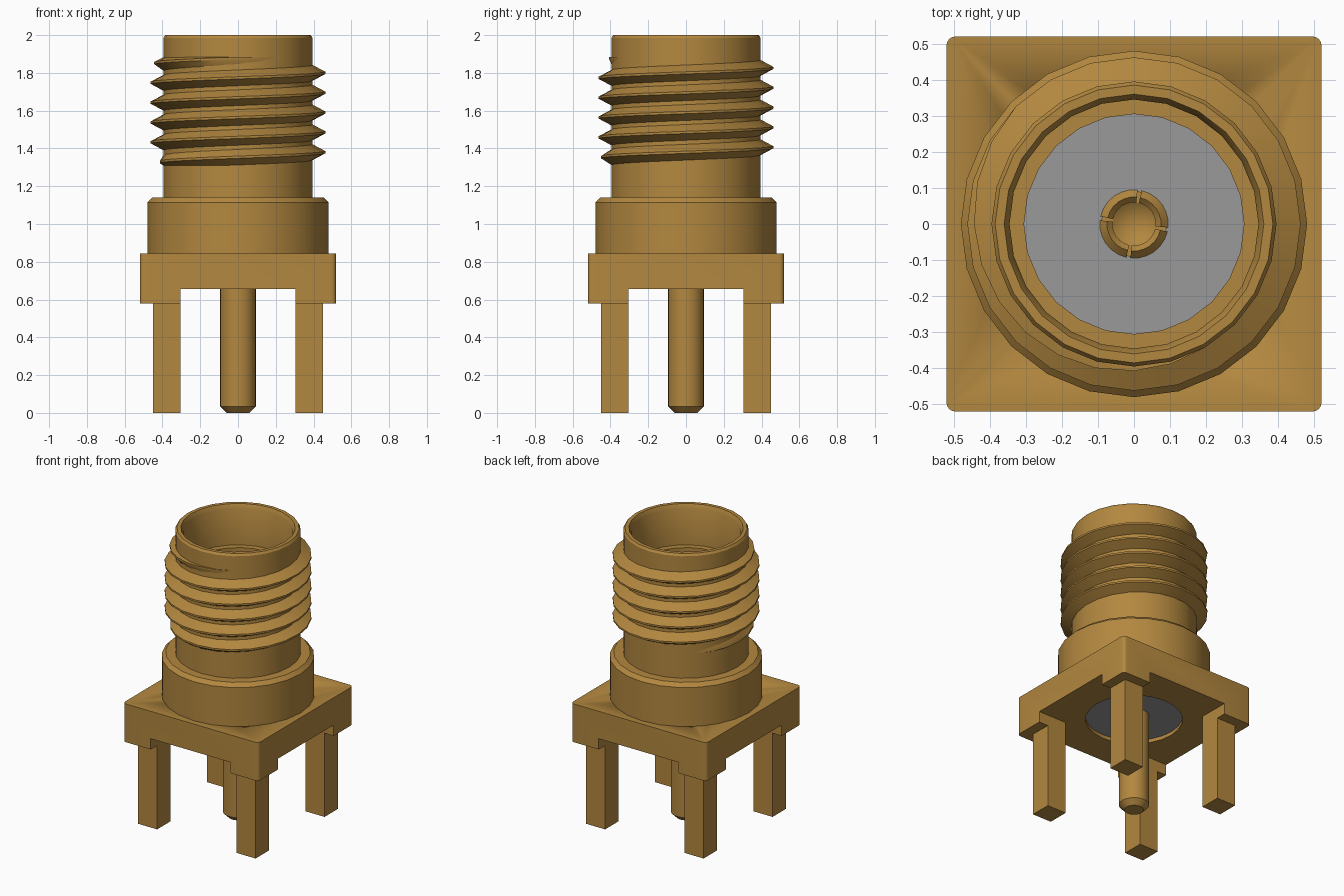
import bpy
import bmesh
from math import cos, sin, pi, radians

SEG = 24
TURN = 2 * pi

if "Cube" in bpy.data.objects:
    bpy.data.objects.remove(bpy.data.objects["Cube"], do_unlink=True)


def material(name, rgb):
    m = bpy.data.materials.new(name)
    m.use_nodes = True
    colour = (*rgb, 1)
    m.diffuse_color = colour
    m.node_tree.nodes["Principled BSDF"].inputs["Base Color"].default_value = colour
    return m


BRASS = material("brass gold", (0.45, 0.245, 0.05))
GREY = material("insulator grey", (0.32, 0.32, 0.32))


def finish(name, bm, mat, smooth=True):
    bmesh.ops.recalc_face_normals(bm, faces=bm.faces)
    mesh = bpy.data.meshes.new(name)
    bm.to_mesh(mesh)
    bm.free()
    mesh.materials.append(mat)
    ob = bpy.data.objects.new(name, mesh)
    bpy.context.collection.objects.link(ob)
    bpy.ops.object.select_all(action="DESELECT")
    ob.select_set(True)
    bpy.context.view_layer.objects.active = ob
    if smooth:
        bpy.ops.object.shade_smooth_by_angle(angle=radians(30))
    return ob


def skin(bm, rings, closed):
    """Join equal closed cross-sections into a solid; cap the ends if open."""
    n = len(rings[0])
    for i in range(len(rings) if closed else len(rings) - 1):
        a, b = rings[i], rings[(i + 1) % len(rings)]
        for j in range(n):
            k = (j + 1) % n
            bm.faces.new((a[j], a[k], b[k], b[j]))
    if not closed:
        bm.faces.new(rings[0])
        bm.faces.new(rings[-1])


def lathe(name, profile, mat, start=0, sweep=TURN, steps=SEG):
    """Turn a closed (radius, z) section about the z axis."""
    bm = bmesh.new()
    full = sweep == TURN
    rings = []
    for i in range(steps if full else steps + 1):
        a = start + sweep * i / steps
        rings.append([bm.verts.new((r * cos(a), r * sin(a), z)) for r, z in profile])
    skin(bm, rings, full)
    bmesh.ops.remove_doubles(bm, verts=bm.verts, dist=1e-5)
    return finish(name, bm, mat)


def box(name, lo, hi, mat, round_corners=0):
    bm = bmesh.new()
    bmesh.ops.create_cube(bm, size=1)
    for v in bm.verts:
        v.co = [lo[i] if v.co[i] < 0 else hi[i] for i in range(3)]
    if round_corners:
        upright = [e for e in bm.edges
                   if abs(e.verts[0].co.z - e.verts[1].co.z) > 0.01]
        bmesh.ops.bevel(bm, geom=upright, offset=round_corners, segments=4,
                        profile=0.5, affect="EDGES")
    return finish(name, bm, mat, bool(round_corners))


def cut(target, cutter):
    mod = target.modifiers.new("cut", "BOOLEAN")
    mod.operation = "DIFFERENCE"
    mod.solver = "EXACT"
    mod.object = cutter
    bpy.ops.object.select_all(action="DESELECT")
    target.select_set(True)
    bpy.context.view_layer.objects.active = target
    bpy.ops.object.modifier_apply(modifier=mod.name)
    bpy.data.objects.remove(cutter, do_unlink=True)


# Square flange with a cross-shaped recess underneath, leaving four corner pads
HALF, PAD, BASE, RECESS, TOP = 0.52, 0.305, 0.58, 0.655, 0.845
flange = box("flange", (-HALF, -HALF, BASE), (HALF, HALF, TOP), BRASS, 0.025)
cut(flange, box("recess_x", (-1, -PAD, 0.4), (1, PAD, RECESS), BRASS))
cut(flange, box("recess_y", (-PAD, -1, 0.4), (PAD, 1, RECESS), BRASS))
cut(flange, lathe("bore", [(0, 0.4), (0.305, 0.4), (0.305, 1), (0, 1)], BRASS))

# Solder legs
for side, sx in (("right", -1), ("left", 1)):
    for end, sy in (("front", -1), ("back", 1)):
        xs = sorted((sx * PAD, sx * 0.45))
        ys = sorted((sy * PAD, sy * 0.45))
        box(f"leg_{end}_{side}", (xs[0], ys[0], 0), (xs[1], ys[1], BASE), BRASS)

# Collar and hollow barrel
lathe("barrel", [
    (0.305, 0.8), (0.48, 0.8), (0.48, 1.115), (0.455, 1.14), (0.395, 1.14),
    (0.395, 1.985), (0.385, 2), (0.36, 2), (0.345, 1.97),
    (0.345, 1.72), (0.305, 1.72)], BRASS)

# Screw thread, fading out at both ends
PITCH, LOW, HIGH = 0.105, 1.305, 1.885
ROOT, CREST = 0.389, 0.462
bm = bmesh.new()
rings = []
first, last = -int(SEG * 0.7), int(SEG * 4.9)
for i in range(first, last + 1):
    a = TURN * i / SEG
    z = 1.38 + PITCH * i / SEG
    fade = min(1, (i - first) / (SEG * 0.5), (last - i) / (SEG * 0.5))
    crest = ROOT + (CREST - ROOT) * max(fade, 0.02)
    section = [(ROOT, -0.045), (crest, -0.006), (crest, 0.006), (ROOT, 0.045)]
    rings.append([bm.verts.new((r * cos(a), r * sin(a), min(max(z + dz, LOW), HIGH)))
                  for r, dz in section])
skin(bm, rings, False)
finish("screw_thread", bm, BRASS)

# Insulator core
lathe("insulator", [(0.09, 0.68), (0.305, 0.68), (0.305, 1.6), (0.09, 1.6)], GREY)

# Centre pin with a conical socket floor and four slotted fingers
SLIT = 1.35
lathe("centre_pin", [(0, 0), (0.06, 0), (0.095, 0.035), (0.095, SLIT),
                     (0.06, SLIT), (0, SLIT - 0.04)], BRASS)
for n in range(4):
    lathe(f"socket_finger_{n + 1}",
          [(0.06, SLIT), (0.095, SLIT), (0.095, 1.6), (0.075, 1.62), (0.06, 1.605)],
          BRASS, radians(90 * n - 6), radians(83), 6)
